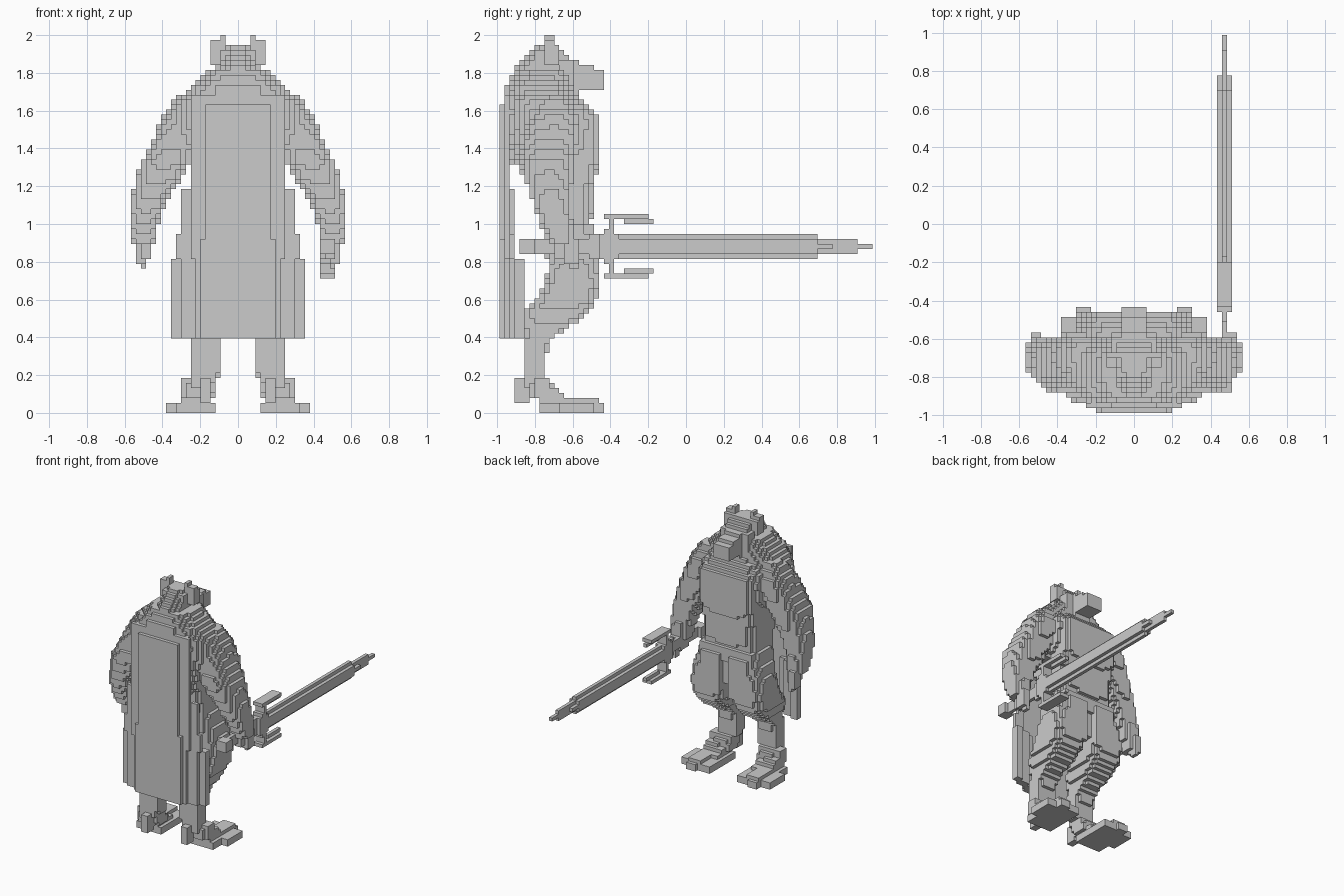
import bpy

if "Cube" in bpy.data.objects:
    bpy.data.objects.remove(bpy.data.objects["Cube"])

V = 2 / 76          # edge of one cube; x and y cells are centred on 0, z cells start at 0
grey = bpy.data.materials.new("plain grey")
grey.diffuse_color = (0.6, 0.6, 0.6, 1)
grey.use_nodes = True
grey.node_tree.nodes["Principled BSDF"].inputs["Base Color"].default_value = grey.diffuse_color

DIRS = [(1, 0, 0), (-1, 0, 0), (0, 1, 0), (0, -1, 0), (0, 0, 1), (0, 0, -1)]


def box(x0, x1, y0, y1, z0, z1):
    return {(x, y, z) for x in range(x0, x1 + 1)
            for y in range(y0, y1 + 1) for z in range(z0, z1 + 1)}


def loft(stations, power=3):
    """Rounded sections between stations (z, centre x, half x, back y, front y)."""
    cells = set()
    st = sorted(stations)
    for z in range(st[0][0], st[-1][0] + 1):
        for a, b in zip(st, st[1:]):
            if a[0] <= z <= b[0]:
                t = (z - a[0]) / (b[0] - a[0])
                cx, hx, y0, y1 = (p + (q - p) * t for p, q in zip(a[1:], b[1:]))
        cy, hx, hy = (y0 + y1) / 2, hx + 0.45, (y1 - y0) / 2 + 0.45
        for x in range(-24, 25):
            for y in range(-38, -14):
                if (abs(x - cx) / hx) ** power + (abs(y - cy) / hy) ** power <= 1:
                    cells.add((x, y, z))
    return cells


def mirror(cells):
    return {(-x, y, z) for x, y, z in cells}


def build(name, cells):
    """Turn a set of cells into a mesh of its exposed faces."""
    verts, faces = {}, []
    for c in sorted(cells):
        for d in DIRS:
            if (c[0] + d[0], c[1] + d[1], c[2] + d[2]) in cells:
                continue
            ax = [i for i in range(3) if d[i]][0]
            u, w = (ax + 1) % 3, (ax + 2) % 3
            quad = []
            for a, b in ((-.5, -.5), (.5, -.5), (.5, .5), (-.5, .5)):
                p = [c[0], c[1], c[2] + 0.5]
                p[ax] += d[ax] * 0.5
                p[u] += a
                p[w] += b
                quad.append(verts.setdefault(tuple(p), len(verts)))
            faces.append(quad if d[ax] > 0 else quad[::-1])
    me = bpy.data.meshes.new(name)
    me.from_pydata([[k * V for k in p] for p in verts], [], faces)
    me.materials.append(grey)
    ob = bpy.data.objects.new(name, me)
    bpy.context.collection.objects.link(ob)


# head: skull, cheeks, sloping brow, snout
head = box(-3, 3, -29, -23, 65, 70) | box(-5, 5, -28, -26, 70, 73)
head |= box(-3, 3, -30, -25, 70, 72) | box(-2, 2, -28, -26, 73, 73)
head |= box(-4, 4, -25, -23, 67, 70) | box(-3, 3, -24, -24, 71, 71)
head |= box(-2, 2, -23, -22, 66, 70) | box(-2, 2, -22, -19, 65, 69)
head |= box(-2, 2, -18, -17, 65, 68)
build("head", head)

# ears
ear = box(4, 5, -28, -27, 73, 74) | box(3, 3, -28, -27, 73, 75)
build("ears", ear | mirror(ear))

# hunched mane and shoulders
build("shoulders", loft([
    (73, 0, 2, -30, -26), (71, 0, 3, -32, -25), (69, 0, 3, -34, -24),
    (68, 0, 6, -34.5, -23), (67, 0, 7, -35, -23), (65, 0, 9.5, -36, -22.5),
    (62, 0, 12, -36, -22), (60, 0, 13, -36, -21), (56, 0, 12, -36, -21),
    (50, 0, 9.5, -35, -22)], 2.4))

# torso
build("torso", loft([
    (62, 0, 8, -34, -21), (60, 0, 9, -34, -19), (58, 0, 9, -34, -18),
    (50, 0, 8.5, -34, -18), (45, 0, 8, -31, -19), (38, 0, 8, -29, -19.5),
    (34, 0, 8, -28, -20), (27, 0, 8, -27, -20)], 5))
build("chest_plate", box(-7, 7, -18, -18, 50, 59) | box(-6, 6, -19, -19, 40, 47))

# arms with hands
arm = loft([
    (63, 10, 2, -28, -24), (61, 11, 2.5, -30, -23), (59, 11.5, 3.2, -31, -22),
    (56, 12, 4, -32, -22), (50, 14.5, 4.5, -33, -23), (45, 16.7, 3.7, -31.5, -23.5),
    (41, 18.3, 3, -30, -24), (36, 19, 2.2, -28, -23), (34, 19, 2, -27, -23)], 2.8)
hand = box(18, 19, -26, -23, 31, 35) | box(19, 20, -24, -22, 30, 34)
hand |= box(19, 19, -23, -22, 29, 30)
build("right_arm", arm | hand)
build("left_arm", mirror(arm | hand))

# cape: curved sheet, wider towards the hem, with a raised back panel
cape = box(-6, 6, -37, -37, 15, 61) | box(-7, 7, -37, -37, 15, 34)
for z in range(15, 64):
    half = 13 if z < 31 else 12 if z < 36 else 11 if z < 45 else 9
    for x in range(-half, half + 1):
        a = abs(x)
        y = -36 if a <= 8 or z > 30 and a <= 9 else -35 if a <= 11 or z > 30 else -34
        cape |= {(x, y, z)}
        if a > 6 and z < 31:
            cape.add((x, y + 1, z))
build("cape", cape)

# legs: thigh, bent knee, shank
leg = loft([
    (38, 4.5, 4, -28, -20), (34, 5, 4.5, -28, -19), (30, 6, 4.6, -27, -18),
    (25, 6.5, 4.6, -28, -18), (22, 6.5, 4.5, -30, -18.5), (20, 6.5, 4, -32, -20),
    (18, 6.5, 3.2, -32, -22), (16, 6.5, 2.6, -32, -25), (14, 6.5, 2.5, -32, -28),
    (8, 6.5, 2.5, -32, -29), (6, 7, 2.5, -32, -28), (3, 8, 3, -31, -26)], 4)
# feet: instep steps, three clawed toes, heel spur
foot = box(6, 11, -30, -25, 3, 3) | box(6, 11, -29, -23, 2, 2)
foot |= box(5, 12, -29, -22, 0, 1) | box(6, 7, -34, -32, 2, 6)
foot |= box(5, 7, -21, -18, 0, 1) | box(8, 11, -22, -18, 0, 2)
foot |= box(9, 11, -17, -17, 0, 1) | box(12, 14, -25, -19, 0, 1)
foot |= box(9, 11, -30, -28, 3, 6) | box(8, 11, -30, -26, 4, 4)
build("right_leg", leg)
build("left_leg", mirror(leg))
build("right_foot", foot)
build("left_foot", mirror(foot))

# loincloth panels over the hips
panel = box(2, 7, -18, -18, 24, 35)
build("loincloth", panel | mirror(panel) | box(-8, 8, -20, -19, 34, 37))

# sword: blade, tip, grip, hooked guard
blade = box(18, 18, -14, 26, 31, 35) | box(17, 19, -14, 26, 32, 34)
blade |= box(18, 18, 27, 34, 32, 34) | box(17, 19, 27, 29, 33, 33)
blade |= box(18, 18, 35, 37, 33, 33)
build("sword_blade", blade)
build("sword_grip", box(18, 18, -33, -17, 32, 34) | box(17, 19, -33, -31, 32, 34))
guard = box(17, 19, -17, -14, 33, 35) | box(17, 19, -16, -15, 36, 36)
guard |= box(18, 18, -19, -18, 33, 35) | box(17, 19, -15, -15, 37, 39)
guard |= box(18, 18, -16, -8, 39, 39) | box(17, 19, -12, -8, 39, 39)
guard |= box(18, 18, -12, -7, 38, 38) | box(17, 19, -16, -13, 39, 39)
build("sword_guard", guard | {(x, y, 66 - z) for x, y, z in guard})
